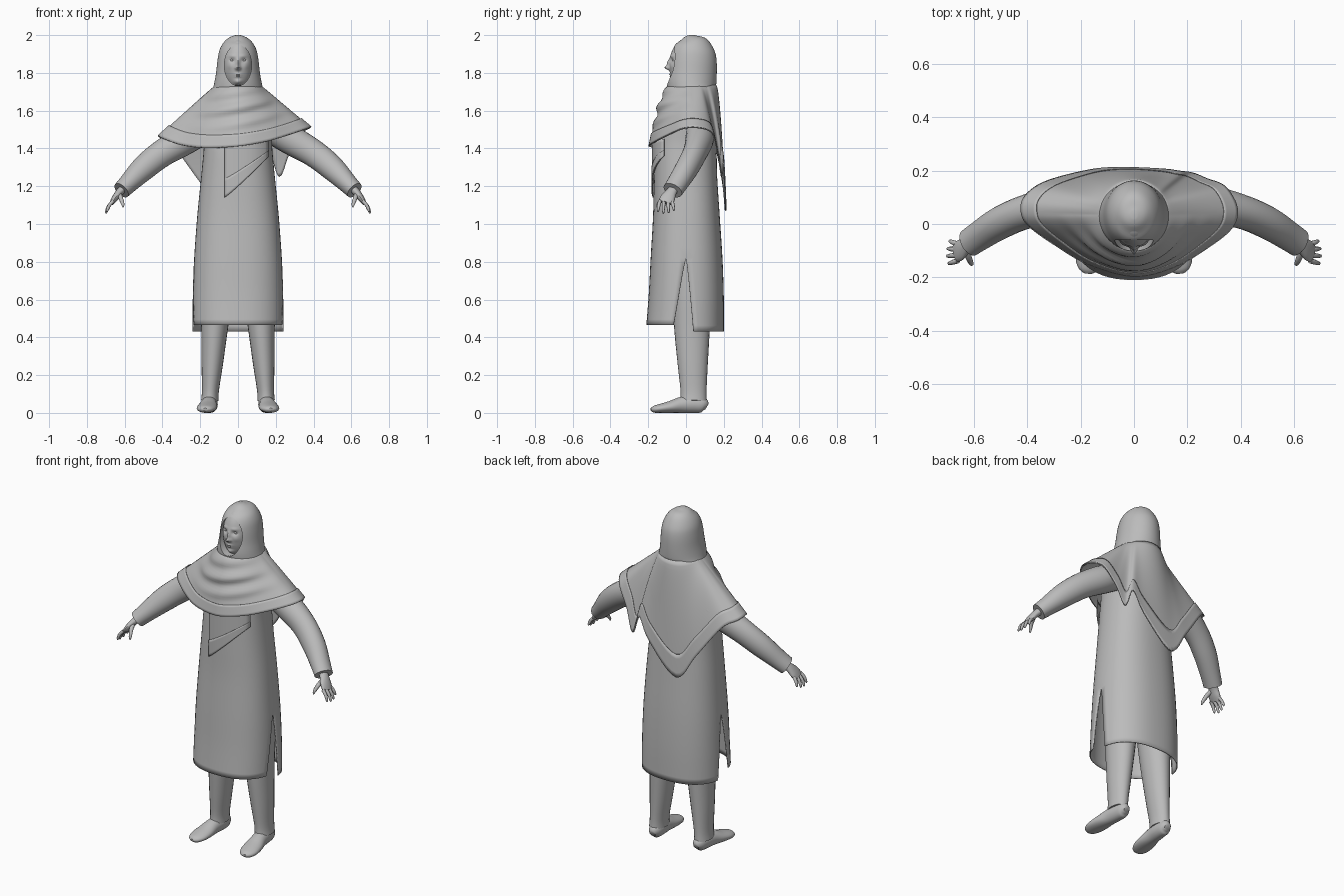
import bpy, bmesh
from math import sin, cos, pi, atan2, exp, radians
from mathutils import Vector, Matrix

cube = bpy.data.objects.get("Cube")
if cube:
    bpy.data.objects.remove(cube)

grey = bpy.data.materials.new("plain_grey")
grey.use_nodes = True
grey.diffuse_color = (0.5, 0.5, 0.5, 1)
grey.node_tree.nodes["Principled BSDF"].inputs["Base Color"].default_value = (0.5, 0.5, 0.5, 1)


def finish(name, bm, thickness=0):
    """Turn a bmesh into a smooth shaded object."""
    bmesh.ops.recalc_face_normals(bm, faces=bm.faces)
    mesh = bpy.data.meshes.new(name)
    bm.to_mesh(mesh)
    bm.free()
    mesh.materials.append(grey)
    mesh.shade_smooth()
    mesh.set_sharp_from_angle(angle=radians(45))
    obj = bpy.data.objects.new(name, mesh)
    bpy.context.collection.objects.link(obj)
    if thickness:
        mod = obj.modifiers.new("thickness", "SOLIDIFY")
        mod.thickness = thickness
    return obj


def spline(points, steps, closed=False):
    """Catmull-Rom curve through tuples of any length."""
    n = len(points)
    get = (lambda i: points[i % n]) if closed else (lambda i: points[min(max(i, 0), n - 1)])
    out = []
    for i in range(n if closed else n - 1):
        for k in range(steps):
            t = k / steps
            out.append([0.5 * (2 * b + (c - a) * t + (2 * a - 5 * b + 4 * c - d) * t * t
                               + (3 * b - a - 3 * c + d) * t ** 3)
                        for a, b, c, d in zip(get(i - 1), get(i), get(i + 1), get(i + 2))])
    if not closed:
        out.append(list(points[-1]))
    return out


def skin(bm, rows, closed):
    """Bridge rows of points with quads."""
    grid = [[bm.verts.new(p) for p in row] for row in rows]
    for lower, upper in zip(grid, grid[1:]):
        n = len(lower)
        for j in range(n if closed else n - 1):
            k = (j + 1) % n
            bm.faces.new((lower[j], lower[k], upper[k], upper[j]))
    return grid


def tube(name, points, ref=(0, 1, 0), side=1, sides=24, steps=4):
    """Closed tapered tube; points are x, y, z, radius along ref, radius across."""
    path = spline(points, steps)
    spots = [Vector((side * p[0], p[1], p[2])) for p in path]
    rows = []
    for i, p in enumerate(path):
        along = (spots[min(i + 1, len(path) - 1)] - spots[max(i - 1, 0)]).normalized()
        u = Vector(ref) - along * along.dot(Vector(ref))
        u.normalize()
        v = along.cross(u)
        rows.append([spots[i] + u * p[3] * cos(a) + v * p[4] * sin(a)
                     for a in (2 * pi * k / sides for k in range(sides))])
    bm = bmesh.new()
    grid = skin(bm, rows, True)
    bm.faces.new(grid[0])
    bm.faces.new(grid[-1])
    return finish(name, bm)


# Tunic: front and back halves welded above the side slits
TUNIC = [(.44, .243, .21, .20), (.62, .24, .197, .20), (.82, .232, .187, .193),
         (1.05, .215, .174, .178), (1.25, .195, .17, .165), (1.42, .18, .163, .16),
         (1.55, .18, .12, .14), (1.62, .10, .07, .10)]
bm = bmesh.new()
for sign, slit, drop in ((-1, .26, .025), (1, .15, -.01)):
    rows = []
    for z, rx, front, back in spline(TUNIC, 4):
        open_ = max(0, .82 - z) / .38
        gap = slit * open_
        depth = front if sign < 0 else back
        row = []
        for k in range(25):
            a = gap + (pi - 2 * gap) * k / 24
            c, s = cos(a), max(sin(a), 0)
            x = rx * abs(c) ** .85 * (1 if c > 0 else -1)
            row.append((x, sign * depth * (s ** .85 if s > 1e-6 else 0), z + drop * open_))
        rows.append(row)
    skin(bm, rows, False)
bmesh.ops.remove_doubles(bm, verts=bm.verts, dist=.0005)
finish("tunic", bm, .006)

# Shawl: draped from the neck to an uneven hem with points at the back
HEM = [(0, -.195, 1.412), (.15, -.16, 1.437), (.28, -.085, 1.475), (.365, -.015, 1.505),
       (.385, .06, 1.51), (.34, .14, 1.48), (.27, .17, 1.37), (.22, .19, 1.25),
       (.17, .197, 1.36), (.10, .205, 1.24), (-.08, .21, 1.07), (-.2, .195, 1.22),
       (-.34, .155, 1.41), (-.41, .10, 1.455), (-.42, .04, 1.465), (-.39, -.01, 1.45),
       (-.3, -.075, 1.418), (-.17, -.15, 1.403)]


def shawl(name, start, end, count, lift, thickness):
    rows = []
    for i in range(count + 1):
        t = start + (end - start) * i / count
        row = []
        for x, y, z in spline(HEM, 6, True):
            a = atan2(y - .04, x)
            s = t ** (1 - .4 * abs(sin(a)))
            front = max(0, -sin(a))
            fold = .010 * front * sin(pi * min(1, t / .8)) * sin(22 * t + 1.8 * cos(a)) + lift
            nx, ny = .12 * cos(a), .035 + .127 * sin(a)
            row.append((nx + (x - nx) * s + fold * cos(a), ny + (y - ny) * s + fold * sin(a),
                        1.735 + (z - 1.735) * t + lift * abs(cos(a))))
        rows.append(row)
    bm = bmesh.new()
    skin(bm, rows, True)
    finish(name, bm, thickness)


shawl("shawl", 0, 1, 24, 0, .004)
shawl("shawl_border", .8, 1, 5, .004, .003)

# Loose shawl end lying on the chest, with a raised lower border
for name, low, high, lift in (("chest_tail", 0, 1, .18), ("chest_tail_border", 0, .32, .184)):
    rows = []
    for i in range(7):
        t = low + (high - low) * i / 6
        row = []
        for k in range(13):
            x = -.072 + .237 * k / 12
            bottom = 1.14 + .22 * (k / 12) ** 1.1
            row.append((x, -lift * (1 - (abs(x) / .2) ** 2.35) ** .425,
                        bottom + (1.45 - bottom) * t))
        rows.append(row)
    bm = bmesh.new()
    skin(bm, rows, False)
    finish(name, bm, .004)

# Hood with an oval opening for the face
HOOD = [(1.66, .125, -.06, .145), (1.70, .135, -.09, .155), (1.74, .127, -.102, .16),
        (1.80, .116, -.097, .163), (1.87, .108, -.088, .162), (1.92, .098, -.075, .15),
        (1.96, .077, -.05, .125), (1.988, .045, -.015, .085), (2.0, .012, .02, .05)]
hood = tube("hood", [(0, (f + b) / 2, z, (b - f) / 2, rx) for z, rx, f, b in HOOD], sides=48)
bm = bmesh.new()
bmesh.ops.create_cone(bm, cap_ends=True, segments=48, radius1=1, radius2=1, depth=.3,
                      matrix=Matrix.Translation((0, -.16, 1.84)) @ Matrix.Diagonal((.072, 1, .108, 1))
                      @ Matrix.Rotation(pi / 2, 4, "X"))
cutter = finish("face_opening_cutter", bm)
cutter.hide_render = True
cut = hood.modifiers.new("face_opening", "BOOLEAN")
cut.operation, cut.solver, cut.object = "DIFFERENCE", "EXACT", cutter
bpy.context.view_layer.objects.active = hood
bpy.ops.object.modifier_apply(modifier=cut.name)
bpy.data.objects.remove(cutter)
hood.data.set_sharp_from_angle(angle=radians(45))

# Face: ellipsoid with soft bumps (x, z, width, height, depth)
BUMPS = [(0, 1.827, .011, .011, .024), (0, 1.852, .009, .022, .013), (0, 1.793, .019, .004, .007),
         (0, 1.781, .016, .005, .007), (0, 1.752, .02, .014, .014)]
for s in (-1, 1):
    BUMPS += [(s * .03, 1.867, .015, .010, -.011), (s * .03, 1.89, .02, .007, .004),
              (s * .012, 1.825, .006, .006, .006), (s * .042, 1.835, .016, .016, .004)]
bm = bmesh.new()
bmesh.ops.create_uvsphere(bm, u_segments=96, v_segments=72, radius=1,
                          matrix=Matrix.Translation((0, 0, 1.84)) @ Matrix.Diagonal((.078, .088, .14, 1)))
for v in bm.verts:
    if v.co.y < 0:
        x, z = v.co.x, v.co.z
        v.co.y -= sum(d * exp(-((x - bx) / w) ** 2 - ((z - bz) / h) ** 2) for bx, bz, w, h, d in BUMPS)
finish("face", bm)

# Limbs, mirrored
for label, s in (("left", 1), ("right", -1)):
    bm = bmesh.new()
    bmesh.ops.create_uvsphere(bm, u_segments=20, v_segments=12, radius=1,
                              matrix=Matrix.Translation((s * .03, -.062, 1.867))
                              @ Matrix.Diagonal((.014, .011, .008, 1)))
    finish(label + "_eye", bm)
    tube(label + "_sleeve", [(.14, .07, 1.52, .07, .07), (.27, .072, 1.45, .075, .078),
                             (.40, .047, 1.375, .064, .072), (.50, .005, 1.295, .061, .066),
                             (.58, -.045, 1.215, .056, .052), (.617, -.07, 1.178, .054, .047)], side=s)
    tube(label + "_palm", [(.605, -.062, 1.19, .026, .022), (.63, -.08, 1.165, .03, .02),
                           (.652, -.098, 1.135, .04, .017), (.668, -.108, 1.112, .036, .012)],
         side=s, sides=16)
    for i, finger in enumerate(("index", "middle", "ring", "little")):
        y = -.138 + .021 * i
        reach = (.9, 1.05, 1, .8)[i]
        tube(f"{label}_{finger}_finger",
             [(.66, y, 1.122, .010, .010), (.66 + .024 * reach, y - .006 + .004 * i, 1.122 - .026 * reach, .009, .009),
              (.66 + .036 * reach, y - .010 + .007 * i, 1.122 - .056 * reach, .006, .007),
              (.66 + .035 * reach, y - .010 + .007 * i, 1.122 - .064 * reach, .002, .002)],
             side=s, sides=10, steps=3)
    tube(label + "_thumb", [(.63, -.09, 1.16, .013, .014), (.62, -.125, 1.135, .011, .012),
                            (.61, -.148, 1.105, .008, .009), (.608, -.153, 1.088, .003, .003)],
         side=s, sides=10, steps=3)
    tube(label + "_trouser_leg", [(.105, .03, .85, .11, .095), (.115, .03, .62, .102, .085),
                                  (.125, .032, .43, .093, .069), (.137, .036, .25, .079, .056),
                                  (.146, .04, .12, .069, .045), (.149, .04, .065, .070, .046)], side=s)
    tube(label + "_shoe", [(.145, .11, .033, .018, .018), (.146, .09, .042, .040, .034),
                           (.148, .04, .046, .046, .041), (.154, -.02, .043, .043, .043),
                           (.161, -.08, .032, .032, .052), (.168, -.135, .024, .024, .051),
                           (.172, -.17, .019, .018, .036), (.174, -.186, .018, .007, .014)],
         ref=(0, 0, 1), side=s)
